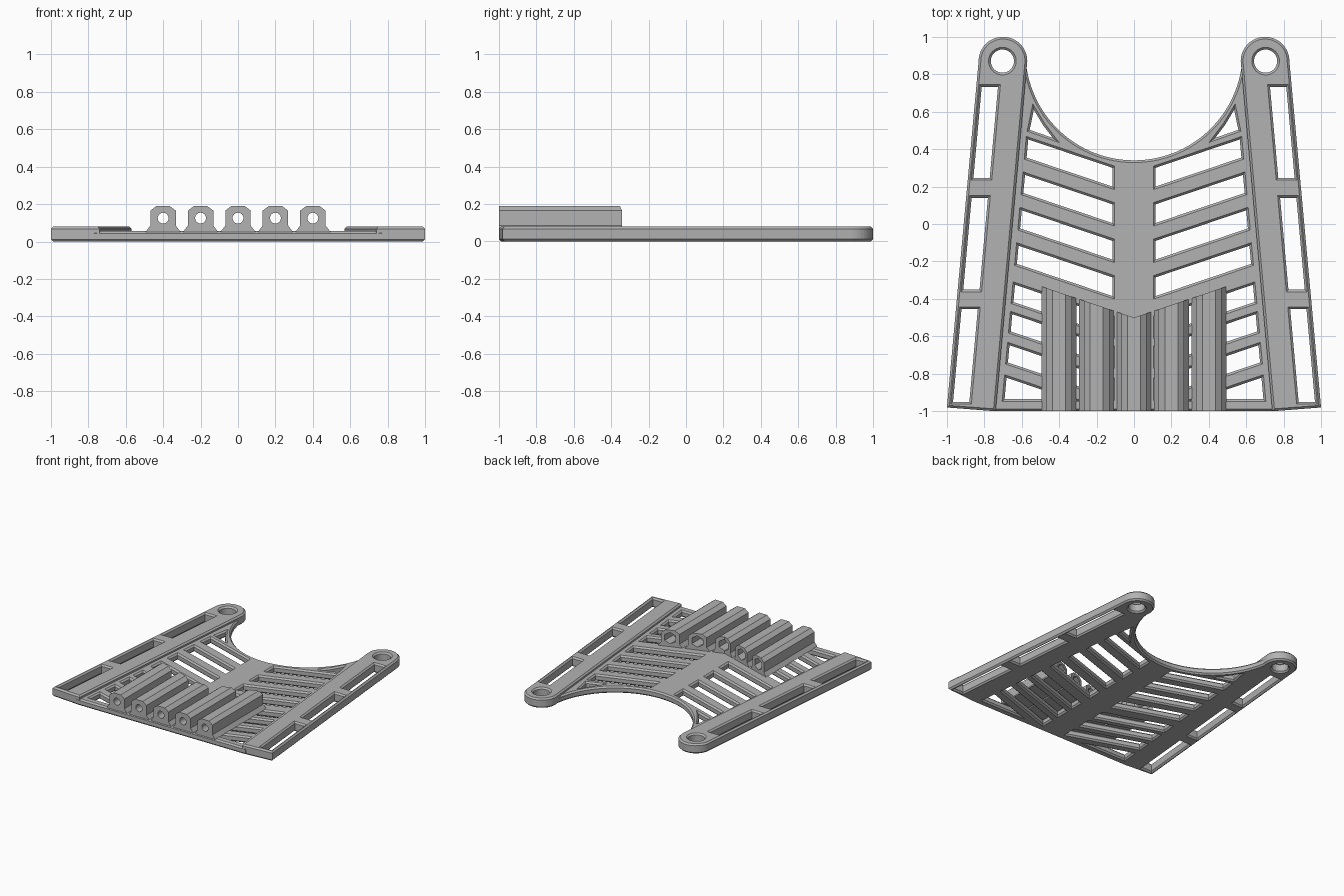
import bpy, bmesh, math

cube = bpy.data.objects.get("Cube")
if cube:
    bpy.data.objects.remove(cube, do_unlink=True)

grey = bpy.data.materials.new("plain grey")
grey.use_nodes = True
grey.diffuse_color = (0.45, 0.45, 0.45, 1)
grey.node_tree.nodes["Principled BSDF"].inputs["Base Color"].default_value = (0.45, 0.45, 0.45, 1)

SLOPE = 0.337   # rise of the chevron bars
TAPER = 0.091   # lean of the side rails
BEVEL = 0.012
SPINE = 0.115   # half width of the solid middle strip


def link(name, mesh):
    ob = bpy.data.objects.new(name, mesh)
    bpy.context.collection.objects.link(ob)
    mesh.materials.clear()
    mesh.materials.append(grey)
    return ob


def arc(cx, cy, r, a0, a1, n):
    """Points along an arc, angles in degrees."""
    angles = [math.radians(a0 + (a1 - a0) * i / n) for i in range(n + 1)]
    return [(cx + r * math.cos(a), cy + r * math.sin(a)) for a in angles]


def flip(loop):
    return [(-x, y) for x, y in reversed(loop)]


def slab(name, loops, height):
    """Chamfered flat plate from an outline and its holes."""
    cu = bpy.data.curves.new(name, "CURVE")
    cu.dimensions = "2D"
    cu.fill_mode = "BOTH"
    cu.extrude = height / 2 - BEVEL
    cu.bevel_depth = BEVEL
    cu.bevel_resolution = 0
    cu.offset = -BEVEL
    for loop in loops:
        sp = cu.splines.new("POLY")
        sp.points.add(len(loop) - 1)
        for p, (x, y) in zip(sp.points, loop):
            p.co = (x, y, 0, 1)
        sp.use_cyclic_u = True
    temp = bpy.data.objects.new(name + " outline", cu)
    bpy.context.collection.objects.link(temp)
    graph = bpy.context.evaluated_depsgraph_get()
    mesh = bpy.data.meshes.new_from_object(temp.evaluated_get(graph))
    bpy.data.objects.remove(temp, do_unlink=True)
    for poly in mesh.polygons:
        poly.use_smooth = False
    ob = link(name, mesh)
    ob.location.z = height / 2
    return ob


def rail_inner(y):
    return 0.648 - TAPER * y


def rail_outer(y):
    return 0.91 - TAPER * y


def slot_end(y):
    """Point where a chevron line starting at the spine meets the rail border."""
    x = (0.606 - TAPER * (y - SLOPE * SPINE)) / (1 + TAPER * SLOPE)
    return (x, y + SLOPE * (x - SPINE))


# Side rails with eyelet and three long slots
rail = [(rail_inner(-1), -1), (rail_outer(-0.98), -0.98)]
rail += arc(0.7, 0.87, 0.13, 0, 180, 28)
rail_loops = [rail, arc(0.703, 0.87, 0.062, 0, 348.75, 31)]
for top, bottom in ((0.733, 0.246), (0.14, -0.35), (-0.455, -0.95)):
    rail_loops.append([(rail_outer(y) - inset, y) for y, inset in
                       ((bottom, 0.117), (bottom, 0.03), (top, 0.03), (top, 0.117))])
slab("left_rail", rail_loops, 0.08)
slab("right_rail", [flip(l) for l in rail_loops], 0.08)

# Centre plate with curved cut-out and chevron slots
plate = [(-0.77, -1), (0.77, -1), (0.605, 0.83)]
plate += arc(0, 0.92, 0.58, -9, -171, 48) + [(-0.605, 0.83)]
slots = []
for y, h in [(0.3 - 0.195 * k, 0.1) for k in range(4)] + [(-0.5, 0.095), (-0.662, 0.095), (-0.833, 0.095)]:
    slots.append([(SPINE, y - h), slot_end(y - h), slot_end(y), (SPINE, y)])
# lowest slot is cut short by the front border, highest by the curve
floor, low = -0.935, -1.012
slots.append([(SPINE + (floor - low) / SLOPE, floor), (rail_inner(floor) - 0.042, floor), slot_end(low)])
slots.append([(0.434, 0.46), (0.557, 0.503), (0.535, 0.61), (0.487, 0.53)])
slab("centre_plate", [plate] + slots + [flip(s) for s in slots], 0.055)


def prism(name, x, z, r, y0, y1, sides):
    """Helper cutter lying along y."""
    bm = bmesh.new()
    bmesh.ops.create_cone(bm, cap_ends=True, segments=sides, radius1=r, radius2=r, depth=y1 - y0)
    mesh = bpy.data.meshes.new(name)
    bm.to_mesh(mesh)
    bm.free()
    ob = link(name, mesh)
    ob.rotation_euler.x = math.pi / 2
    ob.location = (x, (y0 + y1) / 2, z)
    ob.hide_render = True
    return ob


# Cable blocks: flared, chamfered bars with slanted back ends
half = [(0.035, 0.19), (0.068, 0.165), (0.068, 0.085), (0.093, 0.052)]
profile = [(0, 0.19)] + half + [(0, 0.052)] + [(-x, z) for x, z in reversed(half)]


def back(x):
    return -0.5 + SLOPE * abs(x)


for i in range(5):
    cx = (i - 2) * 0.2
    bm = bmesh.new()
    front = [bm.verts.new((cx + x, -1, z)) for x, z in profile]
    rear = [bm.verts.new((cx + x, back(cx + x), z)) for x, z in profile]
    n = len(profile)
    bm.faces.new(front)
    bm.faces.new(rear[:6])
    bm.faces.new(rear[5:] + rear[:1])
    for k in range(n):
        j = (k + 1) % n
        bm.faces.new((front[k], front[j], rear[j], rear[k]))
    bmesh.ops.recalc_face_normals(bm, faces=bm.faces)
    mesh = bpy.data.meshes.new("block")
    bm.to_mesh(mesh)
    bm.free()
    block = link("holder_block_%d" % (i + 1), mesh)

    # round bore right through, hexagonal pocket at the back
    cutters = [prism("bore_cutter", cx, 0.125, 0.029, -1.1, -0.2, 24),
               prism("pocket_cutter", cx, 0.125, 0.047, back(cx) - 0.1, -0.15, 6)]
    for c in cutters:
        mod = block.modifiers.new("cut", "BOOLEAN")
        mod.operation = "DIFFERENCE"
        mod.solver = "EXACT"
        mod.object = c
    graph = bpy.context.evaluated_depsgraph_get()
    cut = bpy.data.meshes.new_from_object(block.evaluated_get(graph))
    block.modifiers.clear()
    block.data = cut
    for c in cutters:
        bpy.data.objects.remove(c, do_unlink=True)
    cut.materials.clear()
    cut.materials.append(grey)
